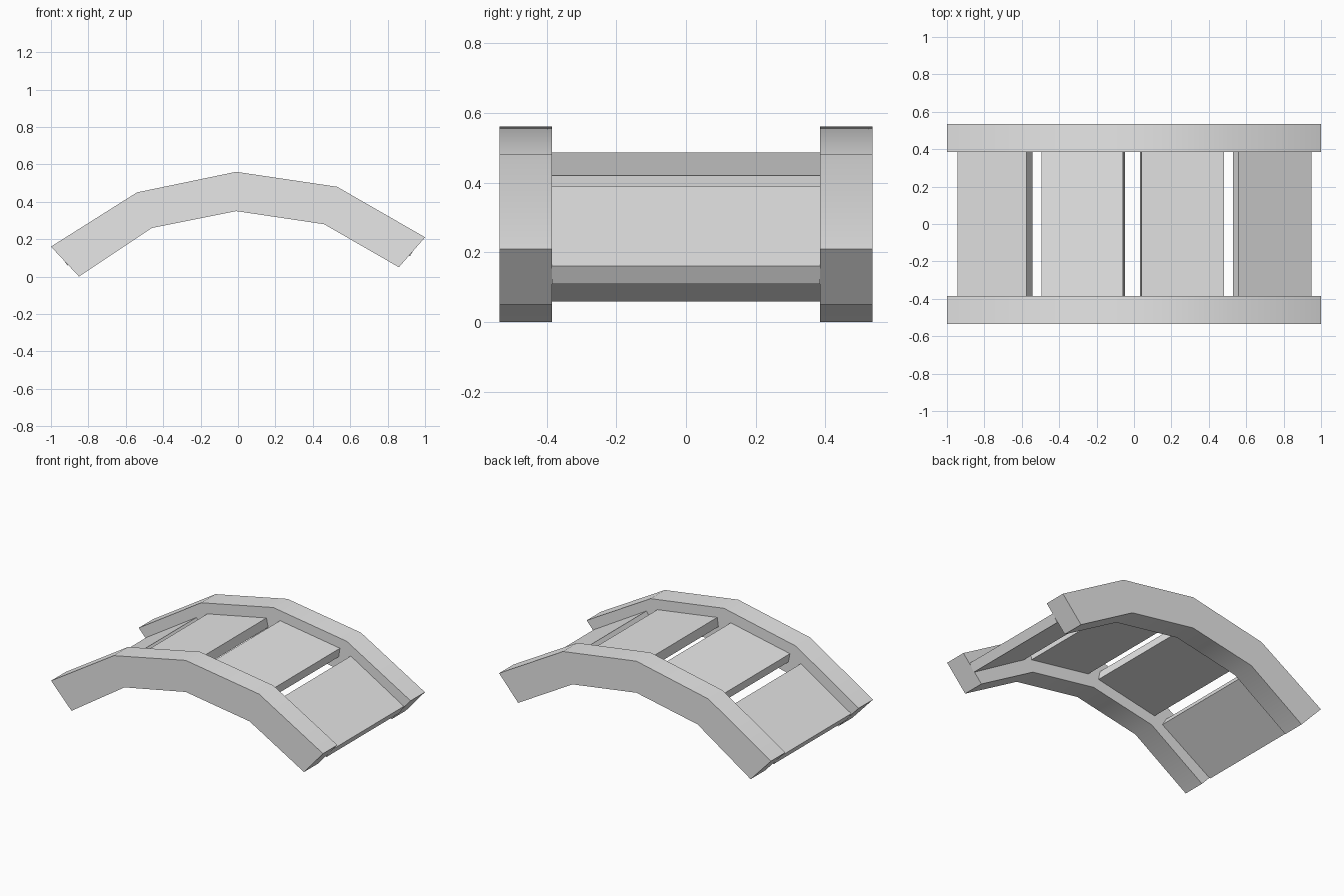
import bpy
import math
from mathutils import Matrix

cube = bpy.data.objects.get("Cube")
if cube:
    bpy.data.objects.remove(cube, do_unlink=True)

# One plain grey for everything
GREY = (0.8, 0.8, 0.8, 1.0)
grey = bpy.data.materials.new("plain_grey")
grey.use_nodes = True
grey.diffuse_color = GREY
grey.node_tree.nodes["Principled BSDF"].inputs["Base Color"].default_value = GREY


def extrude_profile(name, profile, y0, y1):
    """Extrude a closed (x, z) profile along y."""
    n = len(profile)
    verts = [(x, y, z) for y in (y0, y1) for x, z in profile]
    faces = [(i, (i + 1) % n, (i + 1) % n + n, i + n) for i in range(n)]
    faces += [tuple(reversed(range(n))), tuple(range(n, 2 * n))]
    mesh = bpy.data.meshes.new(name)
    mesh.from_pydata(verts, [], [f[::-1] for f in faces])
    mesh.materials.append(grey)
    obj = bpy.data.objects.new(name, mesh)
    bpy.context.collection.objects.link(obj)
    return obj


# Arched side rails
top = [(-1, .16), (-.54, .45), (-.01, .56), (.53, .48), (1, .21)]
bottom = [(-.85, 0), (-.46, .26), (-.01, .35), (.46, .28), (.86, .05)]
arch = top + bottom[::-1]
RAIL_IN, RAIL_OUT = .385, .535
rails = [extrude_profile("front_rail", arch, -RAIL_OUT, -RAIL_IN),
         extrude_profile("back_rail", arch, RAIL_IN, RAIL_OUT)]

# Deck planks: tilted slabs given by the two ends of their upper edge
THICK = .06
planks = {
    "left_end_plank": ((.95, .16), (.56, .39)),
    "left_middle_plank": ((.48, .42), (.04, .486)),
    "right_middle_plank": ((-.06, .477), (-.495, .388)),
    "right_end_plank": ((-.575, .343), (-.945, .11)),
}
for name, ((xa, za), (xb, zb)) in planks.items():
    length = math.hypot(xb - xa, zb - za)
    nx, nz = (zb - za) / length * THICK, (xb - xa) / length * THICK
    slab = [(xb, zb), (xa, za), (xa - nx, za + nz), (xb - nx, zb + nz)]
    extrude_profile(name, slab, -RAIL_IN, RAIL_IN)

# Soft shading along the arches, sharp at their corners
bpy.ops.object.select_all(action='DESELECT')
for rail in rails:
    rail.select_set(True)
bpy.context.view_layer.objects.active = rails[0]
bpy.ops.object.shade_smooth_by_angle(angle=math.radians(30))

# Consistent outward normals
import bmesh
for obj in bpy.context.scene.objects:
    if obj.type == 'MESH' and obj.data.materials and obj.data.materials[0] == grey:
        bm = bmesh.new()
        bm.from_mesh(obj.data)
        bmesh.ops.recalc_face_normals(bm, faces=bm.faces)
        bm.to_mesh(obj.data)
        bm.free()
